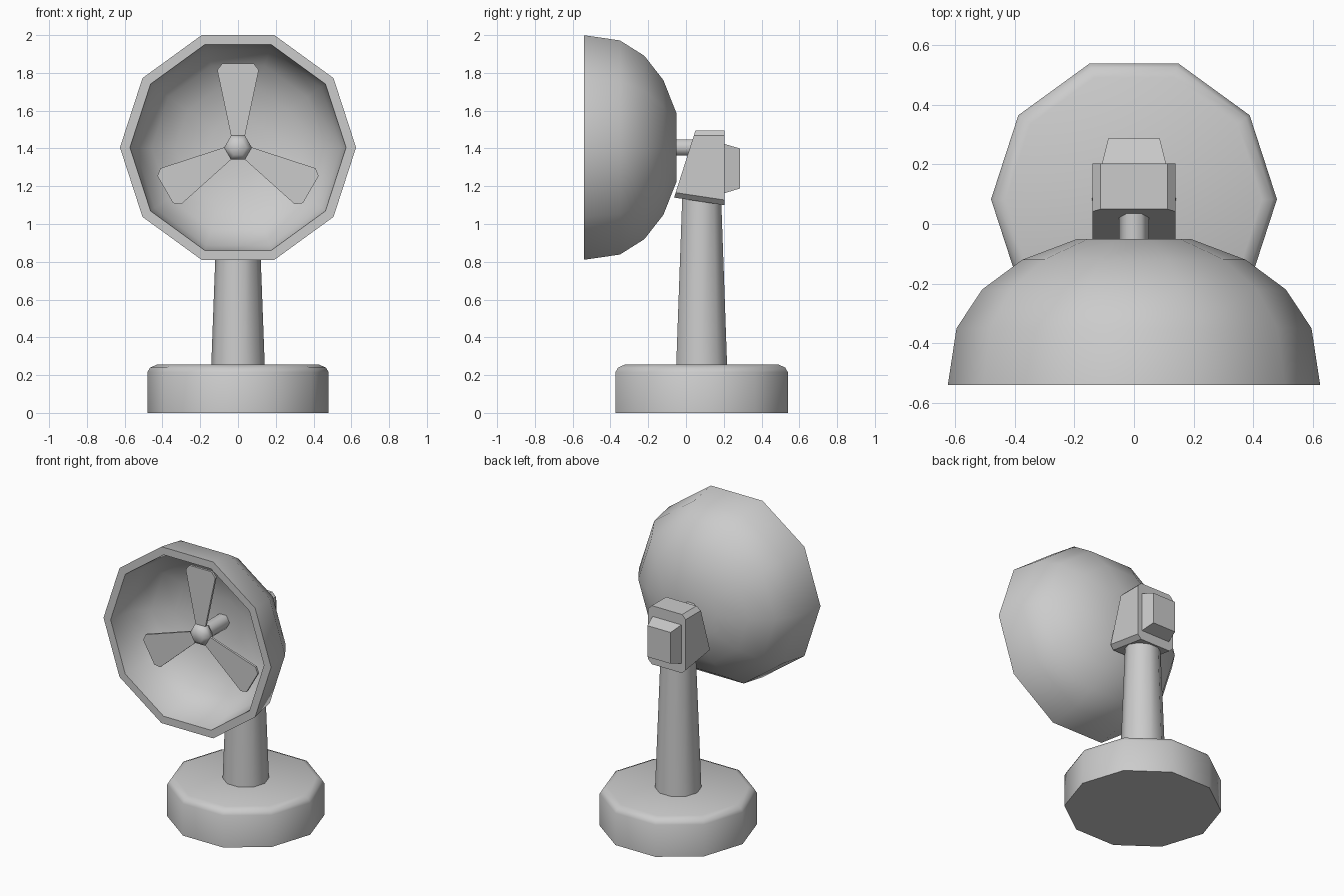
import bpy, bmesh, math
from mathutils import Matrix, Vector

cube = bpy.data.objects.get("Cube")
if cube:
    bpy.data.objects.remove(cube, do_unlink=True)

grey = bpy.data.materials.new("plain_grey")
grey.use_nodes = True
grey.diffuse_color = (0.6, 0.6, 0.6, 1)
grey.node_tree.nodes["Principled BSDF"].inputs["Base Color"].default_value = (0.6, 0.6, 0.6, 1)

FAN_Z = 1.405    # height of the fan axis
STAND_Y = 0.083  # depth of the stand axis


def finish(name, bm, angle=40):
    """Turn a bmesh into a named, shaded object."""
    bmesh.ops.recalc_face_normals(bm, faces=bm.faces)
    mesh = bpy.data.meshes.new(name)
    bm.to_mesh(mesh)
    bm.free()
    mesh.materials.append(grey)
    obj = bpy.data.objects.new(name, mesh)
    bpy.context.collection.objects.link(obj)
    bpy.ops.object.select_all(action='DESELECT')
    obj.select_set(True)
    bpy.context.view_layer.objects.active = obj
    bpy.ops.object.shade_smooth_by_angle(angle=math.radians(angle))
    return obj


def lathe(name, profile, sides, place, angle=40):
    """Spin (radius, height) points about an axis and cap both ends."""
    bm = bmesh.new()
    rings = []
    for r, h in profile:
        ring = []
        for i in range(sides):
            a = math.tau * i / sides
            ring.append(bm.verts.new(place(r * math.cos(a), r * math.sin(a), h)))
        rings.append(ring)
    for a, b in zip(rings, rings[1:]):
        for i in range(sides):
            j = (i + 1) % sides
            bm.faces.new((a[i], a[j], b[j], b[i]))
    bm.faces.new(rings[0])
    bm.faces.new(rings[-1])
    return finish(name, bm, angle)


def extrude(points, offset):
    """Make a prism from an outline."""
    bm = bmesh.new()
    face = bm.faces.new([bm.verts.new(p) for p in points])
    new = bmesh.ops.extrude_face_region(bm, geom=[face])["geom"]
    verts = [v for v in new if isinstance(v, bmesh.types.BMVert)]
    bmesh.ops.translate(bm, verts=verts, vec=offset)
    return bm


def upright(u, v, h):
    return (u, STAND_Y + v, h)


def facing(u, v, h):
    return (u, h, FAN_Z + v)


# Stand
lathe("base", [(0.48, 0), (0.48, 0.215), (0.465, 0.24), (0.43, 0.255)], 10, upright)
lathe("stem", [(0.142, 0.24), (0.106, 1.2)], 10, upright)

# Motor housing with chamfered long edges
bm = extrude([(-0.14, -0.063, 1.14), (-0.14, 0.05, 1.495),
              (-0.14, 0.203, 1.495), (-0.14, 0.203, 1.1)], (0.28, 0, 0))
long_edges = []
for e in bm.edges:
    d = e.verts[0].co - e.verts[1].co
    if abs(d.y) > abs(d.z) and abs(d.x) < 0.01:
        long_edges.append(e)
bmesh.ops.bevel(bm, geom=long_edges, offset=0.027, segments=1, affect='EDGES')
finish("motor_housing", bm)

# Tapered box on the back of the housing
bm = extrude([(x, 0.2, z) for x, z in
              ((-0.108, 1.162), (0.108, 1.162), (0.108, 1.425), (-0.108, 1.425))],
             (0, 0.087, 0))
mid = Vector((0, 0, 1.295))
for v in bm.verts:
    if v.co.y > 0.25:
        v.co.x *= 0.8
        v.co.z = mid.z + (v.co.z - mid.z) * 0.8
finish("rear_box", bm, 20)

# Bowl shroud: outer shell, rim, inner wall and inner shell
lathe("bowl", [(0.19, -0.05), (0.375, -0.12), (0.51, -0.22), (0.596, -0.35),
               (0.625, -0.54), (0.572, -0.54), (0.545, -0.37), (0.455, -0.27),
               (0.33, -0.2), (0.16, -0.16)], 10, facing)

# Shaft and hub
lathe("shaft", [(0.05, -0.38), (0.05, 0.12)], 6, facing, 65)
lathe("hub", [(0.055, -0.35), (0.073, -0.375), (0.073, -0.405), (0.045, -0.435)],
      6, facing, 65)

# Three blades around the hub
half = [(0.03, 0.03), (0.11, 0.41), (0.083, 0.445)]
outline = half + [(-x, z) for x, z in reversed(half)]
for i in range(3):
    bm = extrude([(x, -0.4, z) for x, z in outline], (0, 0.015, 0))
    bm.transform(Matrix.Translation((0, 0, FAN_Z)) @ Matrix.Rotation(math.tau * i / 3, 4, 'Y'))
    finish(f"blade_{i + 1}", bm)
